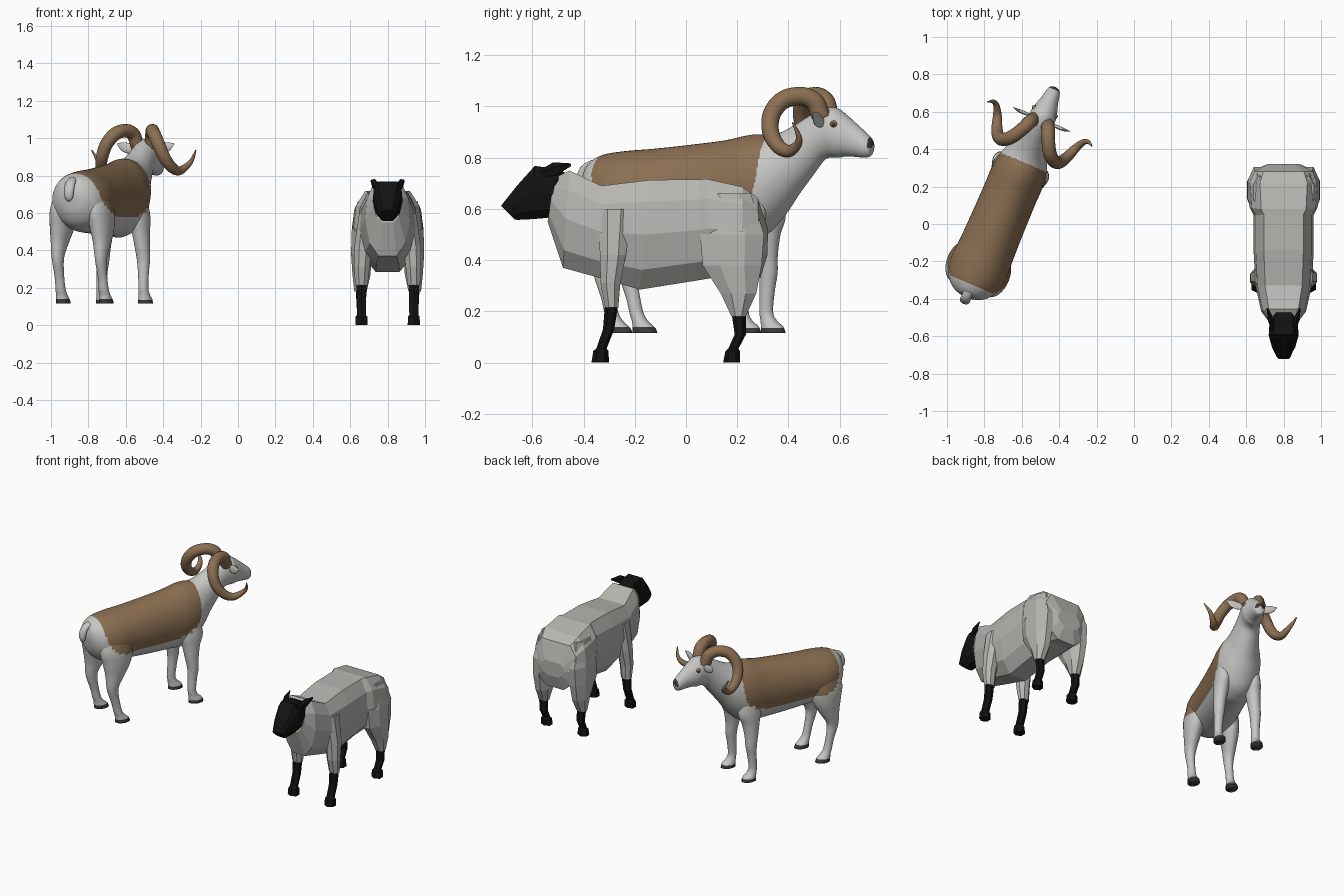
import bpy, bmesh, math
from mathutils import Vector, Matrix

if "Cube" in bpy.data.objects:
    bpy.data.objects.remove(bpy.data.objects["Cube"])


def material(name, r, g, b):
    m = bpy.data.materials.new(name)
    m.diffuse_color = (r, g, b, 1)
    m.use_nodes = True
    m.node_tree.nodes["Principled BSDF"].inputs["Base Color"].default_value = m.diffuse_color
    return m


COAT = material("pale grey coat", .57, .57, .56)
BROWN = material("brown", .26, .16, .085)
WOOL = material("grey wool", .47, .47, .44)
BLACK = material("black", .006, .006, .006)
DARK = material("dark hoof", .045, .042, .04)
AMBER = material("amber eye", .35, .17, .05)

RAM = Matrix.Translation((-.665, .155, 0)) @ Matrix.Rotation(math.radians(-23), 4, 'Z')
SHEEP = Matrix.Translation((.8, 0, 0))


def finish(name, bm, mats, frame, smooth, rule=None):
    bmesh.ops.recalc_face_normals(bm, faces=bm.faces)
    for f in bm.faces:
        f.smooth = smooth
        if rule:
            f.material_index = rule(f.calc_center_median())
    me = bpy.data.meshes.new(name)
    bm.to_mesh(me)
    bm.free()
    for m in mats:
        me.materials.append(m)
    ob = bpy.data.objects.new(name, me)
    ob.matrix_world = frame
    bpy.context.collection.objects.link(ob)
    return ob


def loft(name, rings, mats, frame, smooth, rule=None):
    bm = bmesh.new()
    vs = [[bm.verts.new(p) for p in r] for r in rings]
    n = len(vs[0])
    for a, b in zip(vs, vs[1:]):
        for i in range(n):
            j = (i + 1) % n
            bm.faces.new((a[i], a[j], b[j], b[i]))
    bm.faces.new(vs[0])
    bm.faces.new(vs[-1])
    return finish(name, bm, mats, frame, smooth, rule)


def spline(rows, steps):
    """Catmull-Rom interpolation of rows of numbers."""
    p = [rows[0]] + list(rows) + [rows[-1]]
    out = []
    for k in range(1, len(p) - 2):
        for i in range(steps):
            u = i / steps
            out.append([.5 * (2 * b + (c - a) * u + (2 * a - 5 * b + 4 * c - d) * u * u
                              + (3 * b - a - 3 * c + d) * u ** 3)
                        for a, b, c, d in zip(*p[k - 1:k + 3])])
    return out + [list(rows[-1])]


def angles(n, off=0):
    return [2 * math.pi * (i + off) / n for i in range(n)]


def slice_ring(row, n):
    """Ring across the body: (y, z) of the top, (y, z) of the bottom, half width."""
    yt, zt, yb, zb, w = row
    return [Vector((w * math.sin(a), (yt + yb) / 2 + (yt - yb) / 2 * math.cos(a),
                    (zt + zb) / 2 + (zt - zb) / 2 * math.cos(a))) for a in angles(n)]


def leg_ring(row, side, n, off=0):
    """Level ring: y, z, half length, half width, sideways offset."""
    y, z, hy, hx, x = row
    return [Vector((side * (x + hx * math.cos(a)), y + hy * math.sin(a), z)) for a in angles(n, off)]


def tube_rings(rows, side, ref, n=20, flat=1):
    """Rings along a path of (x, y, z, radius)."""
    pts = [Vector((side * r[0], r[1], r[2])) for r in rows]
    nrm, rings = Vector(ref), []
    for i, p in enumerate(pts):
        t = (pts[min(i + 1, len(pts) - 1)] - pts[max(i - 1, 0)]).normalized()
        nrm = (nrm - t * nrm.dot(t)).normalized()
        bi = t.cross(nrm) * flat
        rings.append([p + rows[i][3] * (nrm * math.cos(a) + bi * math.sin(a)) for a in angles(n)])
    return rings


def ball(name, mat, centre, r):
    bm = bmesh.new()
    bmesh.ops.create_uvsphere(bm, u_segments=16, v_segments=10, radius=r,
                              matrix=Matrix.Translation(centre))
    finish(name, bm, [mat], RAM, True)


# Ram colouring: brown saddle, dark nose and hooves
def ram_rule(c):
    if c.z < .137 or (c.y > .612 and c.z > .838):
        return 2
    if abs((c.y + .165) / .355) ** 4 + abs((c.z - .86) / .28) ** 4 < 1:
        return 1
    return 0


RAM_MATS = [COAT, BROWN, DARK]

# Ram body, neck and head in one smooth loft
body = [(-.595, .72, -.59, .66, .03), (-.575, .775, -.57, .59, .085), (-.52, .81, -.52, .53, .135),
        (-.43, .825, -.43, .50, .158), (-.30, .835, -.30, .49, .152), (-.15, .85, -.15, .48, .148),
        (0, .868, 0, .475, .146), (.10, .888, .08, .47, .147), (.155, .89, .17, .50, .14),
        (.19, .885, .24, .57, .125), (.24, .90, .30, .65, .10), (.30, .93, .365, .73, .082),
        (.36, .965, .41, .785, .072), (.41, .99, .44, .80, .07), (.465, .995, .48, .80, .071),
        (.50, .975, .51, .805, .062), (.55, .935, .55, .803, .048), (.60, .892, .59, .80, .038),
        (.62, .87, .612, .805, .028), (.627, .85, .62, .82, .012)]
loft("ram_body", [slice_ring(r, 64) for r in spline(body, 8)], RAM_MATS, RAM, True, ram_rule)

hind = [(-.43, .74, .08, .03, .10), (-.43, .62, .115, .065, .105), (-.43, .53, .10, .06, .115),
        (-.445, .45, .07, .046, .122), (-.465, .38, .045, .035, .125), (-.465, .33, .036, .029, .125),
        (-.445, .25, .028, .025, .125), (-.43, .19, .028, .027, .125), (-.415, .16, .033, .031, .125),
        (-.40, .135, .046, .036, .125), (-.395, .115, .05, .038, .125)]
fore = [(.12, .72, .06, .03, .095), (.13, .58, .08, .05, .098), (.125, .50, .06, .046, .105),
        (.125, .42, .045, .04, .113), (.13, .35, .037, .035, .118), (.125, .28, .03, .029, .12),
        (.12, .20, .027, .026, .122), (.13, .165, .032, .03, .122), (.145, .14, .045, .036, .122),
        (.15, .115, .05, .038, .122)]
horn = [(.04, .425, .955, .036), (.045, .416, .98, .037), (.055, .398, 1.02, .037),
        (.075, .352, 1.04, .036), (.11, .291, 1.025, .036), (.15, .259, .97, .035),
        (.18, .267, .90, .033), (.205, .31, .845, .029), (.225, .362, .825, .024),
        (.25, .41, .85, .017), (.275, .426, .885, .011), (.303, .412, .937, .003)]
ear = [(.05, .44, .935, .012), (.09, .435, .943, .026), (.13, .435, .955, .024), (.165, .44, .97, .003)]
for side, tag in ((-1, "left"), (1, "right")):
    loft(f"ram_{tag}_hind_leg", [leg_ring(r, side, 32) for r in spline(hind, 6)],
         RAM_MATS, RAM, True, ram_rule)
    loft(f"ram_{tag}_front_leg", [leg_ring(r, side, 32) for r in spline(fore, 6)],
         RAM_MATS, RAM, True, ram_rule)
    loft(f"ram_{tag}_horn", tube_rings(spline(horn, 6), side, (1, 0, 0)), [BROWN], RAM, True)
    loft(f"ram_{tag}_ear", tube_rings(spline(ear, 5), side, (0, 0, 1), 16, .35), [COAT], RAM, True)
    ball(f"ram_{tag}_eye", AMBER, (side * .058, .482, .93), .0145)
    ball(f"ram_{tag}_pupil", DARK, (side * .0645, .484, .93), .0095)

# Ram tail
tail = [(0, -.56, .775, .025), (0, -.595, .755, .027), (0, -.612, .715, .028),
        (0, -.612, .68, .022), (0, -.61, .662, .006)]
loft("ram_tail", tube_rings(spline(tail, 5), 1, (1, 0, 0), 16, .7), [COAT], RAM, True)


# Low-poly sheep
def wool_ring(row):
    """Ten-sided ring with a flat back."""
    yt, zt, yb, zb, w = row
    half = [(.66, 0), (.93, .2), (1, .5), (.8, .82), (.4, 1)]
    prof = half + [(-x, u) for x, u in reversed(half)]
    return [Vector((x * w, yt + (yb - yt) * u, zt + (zb - zt) * u)) for x, u in prof]


fleece = [(-.515, .72, -.54, .55, .075), (-.455, .75, -.48, .37, .12), (-.33, .69, -.335, .33, .15),
          (-.14, .713, -.18, .285, .16), (.05, .715, .04, .32, .16), (.08, .717, .10, .33, .182),
          (.22, .686, .22, .34, .192), (.28, .643, .29, .33, .165), (.32, .52, .318, .42, .09)]
loft("sheep_fleece", [wool_ring(r) for r in fleece], [WOOL], SHEEP, False)

head = [(-.47, .74, -.52, .59, .06), (-.50, .755, -.54, .565, .075), (-.59, .768, -.60, .56, .08),
        (-.66, .69, -.66, .557, .062), (-.722, .612, -.67, .56, .04)]
loft("sheep_head", [wool_ring(r) for r in head], [BLACK], SHEEP, False)

thigh = [(.17, .66, .09, .045, .12), (.18, .50, .135, .06, .137), (.18, .38, .125, .06, .14),
         (.205, .27, .075, .052, .14), (.205, .18, .03, .036, .145)]
shoulder = [(-.28, .60, .07, .04, .115), (-.285, .42, .055, .05, .132), (-.295, .31, .042, .045, .138),
            (-.29, .215, .028, .036, .14)]
hind_shank = [(.205, .20, .028, .03, .145), (.212, .11, .022, .028, .142), (.185, .055, .02, .026, .14),
              (.182, .045, .028, .036, .14), (.178, 0, .033, .038, .14)]
fore_shank = [(-.29, .23, .026, .032, .14), (-.302, .13, .022, .029, .14), (-.33, .055, .02, .028, .14),
              (-.332, .045, .03, .036, .14), (-.335, 0, .034, .038, .14)]
lop = [(.055, -.56, .735, .02), (.07, -.51, .755, .028), (.088, -.45, .772, .006)]
for side, tag in ((-1, "left"), (1, "right")):
    loft(f"sheep_{tag}_thigh", [leg_ring(r, side, 8, .5) for r in thigh], [WOOL], SHEEP, False)
    loft(f"sheep_{tag}_shoulder", [leg_ring(r, side, 8, .5) for r in shoulder], [WOOL], SHEEP, False)
    loft(f"sheep_{tag}_hind_shank", [leg_ring(r, side, 6, .5) for r in hind_shank], [BLACK], SHEEP, False)
    loft(f"sheep_{tag}_front_shank", [leg_ring(r, side, 6, .5) for r in fore_shank], [BLACK], SHEEP, False)
    loft(f"sheep_{tag}_ear", tube_rings(lop, side, (0, 0, 1), 5, .6), [BLACK], SHEEP, False)
